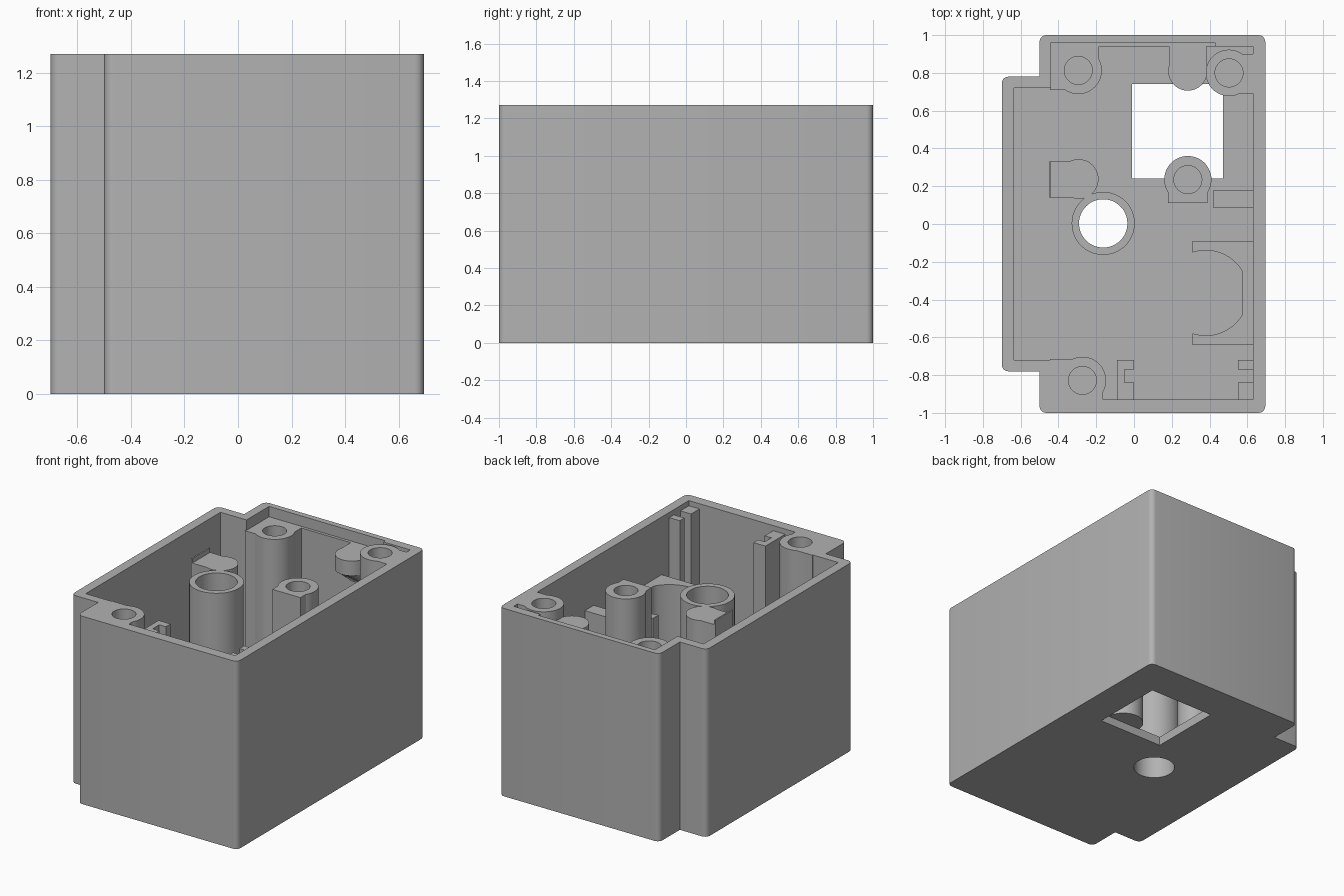
import bpy, bmesh
from math import cos, sin, radians

cube = bpy.data.objects.get("Cube")
if cube:
    bpy.data.objects.remove(cube)

TOP, FLOOR, SHELF = 1.27, 0.06, 1.2

grey = bpy.data.materials.new("plain grey")
grey.use_nodes = True
GREY = (0.445, 0.445, 0.445, 1)
grey.diffuse_color = GREY
grey.node_tree.nodes["Principled BSDF"].inputs["Base Color"].default_value = GREY


def finish(name, bm):
    bmesh.ops.recalc_face_normals(bm, faces=bm.faces)
    mesh = bpy.data.meshes.new(name)
    bm.to_mesh(mesh)
    bm.free()
    mesh.materials.append(grey)
    obj = bpy.data.objects.new(name, mesh)
    bpy.context.collection.objects.link(obj)
    return obj


def prism(name, points, z0, z1, corner=0, sharp=()):
    """Extrude an outline, optionally rounding its upright edges."""
    bm = bmesh.new()
    face = bm.faces.new([bm.verts.new((x, y, z0)) for x, y in points])
    new = bmesh.ops.extrude_face_region(bm, geom=[face])["geom"]
    for v in new:
        if isinstance(v, bmesh.types.BMVert):
            v.co.z = z1
    if corner:
        bm.normal_update()
        upright = [e for e in bm.edges
                   if abs(e.verts[0].co.z - e.verts[1].co.z) > 0.1
                   and not any(abs(e.verts[0].co.x - x) + abs(e.verts[0].co.y - y) < 0.01
                               for x, y in sharp)]
        bmesh.ops.bevel(bm, geom=upright, offset=corner, segments=5,
                        profile=0.5, affect='EDGES')
    return finish(name, bm)


def box(name, x0, x1, y0, y1, z0, z1):
    return prism(name, [(x0, y0), (x1, y0), (x1, y1), (x0, y1)], z0, z1)


def arc(cx, cy, r, a0=0, a1=360, n=48):
    steps = n if a1 - a0 == 360 else n + 1
    angles = [radians(a0 + (a1 - a0) * i / n) for i in range(steps)]
    return [(cx + r * cos(a), cy + r * sin(a)) for a in angles]


def combine(obj, other, operation):
    """Apply a boolean and discard the helper."""
    mod = obj.modifiers.new("join", 'BOOLEAN')
    mod.operation, mod.object, mod.solver = operation, other, 'EXACT'
    graph = bpy.context.evaluated_depsgraph_get()
    mesh = bpy.data.meshes.new_from_object(obj.evaluated_get(graph))
    obj.modifiers.clear()
    obj.data = mesh
    bpy.data.objects.remove(other)
    return obj


def post(name, cx, cy, r, z0, z1, webs=(), hole=0, depth=0.6):
    """Round post with flat webs and a blind screw hole."""
    obj = prism(name, arc(cx, cy, r), z0, z1)
    for web in webs:
        combine(obj, box("web", *web, z0, z1), 'UNION')
    if hole:
        combine(obj, prism("drill", arc(cx, cy, hole), z1 - depth, z1 + 0.1), 'DIFFERENCE')
    return obj


# Open-topped housing
steps = [(-0.5, -0.78), (-0.5, 0.78)]
outline = [(-0.5, -1), (0.695, -1), (0.695, 1), (-0.5, 1),
           (-0.5, 0.78), (-0.7, 0.78), (-0.7, -0.78), (-0.5, -0.78)]
housing = prism("housing", outline, 0, TOP, 0.035, steps)
cavity = [(-0.44, -0.93), (0.63, -0.93), (0.63, 0.94), (-0.44, 0.94),
          (-0.44, 0.72), (-0.635, 0.72), (-0.635, -0.72), (-0.44, -0.72)]
cutters = [prism("cavity", cavity, FLOOR, 2),
           box("back_lip", -0.44, 0.43, 0.8, 0.96, SHELF, 2),
           box("window", -0.01, 0.47, 0.24, 0.74, -1, 0.5),
           prism("bore", arc(-0.163, 0.003, 0.128), -1, 0.5)]
for cutter in cutters:
    combine(housing, cutter, 'DIFFERENCE')

# Shaft tube over the round floor opening
tube = prism("shaft_tube", arc(-0.163, 0.003, 0.167), FLOOR - 0.005, SHELF)
combine(tube, prism("bore", arc(-0.163, 0.003, 0.128), -1, 2), 'DIFFERENCE')

# Screw posts
base = FLOOR - 0.005
post("back_left_post", -0.295, 0.813, 0.125, base, SHELF,
     [(-0.445, -0.295, 0.71, 0.945), (-0.445, -0.185, 0.84, 0.945)], 0.074)
post("back_right_post", 0.503, 0.8, 0.123, base, TOP,
     [(0.503, 0.635, 0.69, 0.9)], 0.074)
post("front_left_post", -0.273, -0.828, 0.125, base, TOP,
     [(-0.445, -0.273, -0.935, -0.715), (-0.3, -0.165, -0.935, -0.85)], 0.074)
post("middle_post", 0.285, 0.235, 0.125, base, SHELF,
     [(0.18, 0.39, 0.11, 0.235)], 0.074)
post("left_rest", -0.293, 0.238, 0.105, base, SHELF,
     [(-0.45, -0.293, 0.14, 0.33)])
box("left_rest_lip", -0.45, -0.44, 0.14, 0.33, SHELF - 0.01, SHELF + 0.03)

# Hanging rest on the back wall, with a tapered underside
post("back_rest", 0.285, 0.81, 0.104, 1.1, SHELF, [(0.185, 0.385, 0.81, 0.945)])
bm = bmesh.new()
for x, y in arc(0.285, 0.81, 0.1, 180, 360, 20) + [(0.385, 0.945), (0.185, 0.945)]:
    bm.verts.new((x, y, 1.1))
for x in (0.185, 0.385):
    bm.verts.new((x, 0.945, 0.94))
bmesh.ops.convex_hull(bm, input=bm.verts)
finish("back_rest_taper", bm)

# Slotted front guides
for name, x0, x1, s0, s1 in (("left_guide", -0.09, 0, -0.05, 0.1),
                             ("right_guide", 0.55, 0.635, 0.5, 0.63)):
    guide = box(name, x0, x1, -0.935, -0.72, base, 1.235)
    combine(guide, box("slot", s0, s1, -0.84, -0.77, FLOOR, 2), 'DIFFERENCE')

# Curved cradle and tab on the right wall
curve = [(min(x, 0.575), y) for x, y in arc(0.38, -0.365, 0.225, -108, 108)]
cradle = [(0.31, -0.58)] + curve + [(0.31, -0.15), (0.31, -0.09),
                                    (0.635, -0.09), (0.635, -0.64), (0.31, -0.64)]
clean = []
for i, p in enumerate(cradle):
    flat = 0 < i < len(cradle) - 1 and cradle[i - 1][0] == p[0] == cradle[i + 1][0] == 0.575
    if not flat:
        clean.append(p)
prism("right_cradle", clean, base, 0.88)
box("right_tab", 0.42, 0.635, 0.085, 0.18, base, 0.95)

# Smooth curved walls, crisp rims
bpy.ops.object.select_all(action='DESELECT')
for obj in bpy.context.collection.objects:
    if obj.type == 'MESH' and grey.name in obj.data.materials:
        obj.select_set(True)
        bpy.context.view_layer.objects.active = obj
bpy.ops.object.shade_smooth_by_angle(angle=radians(30))
